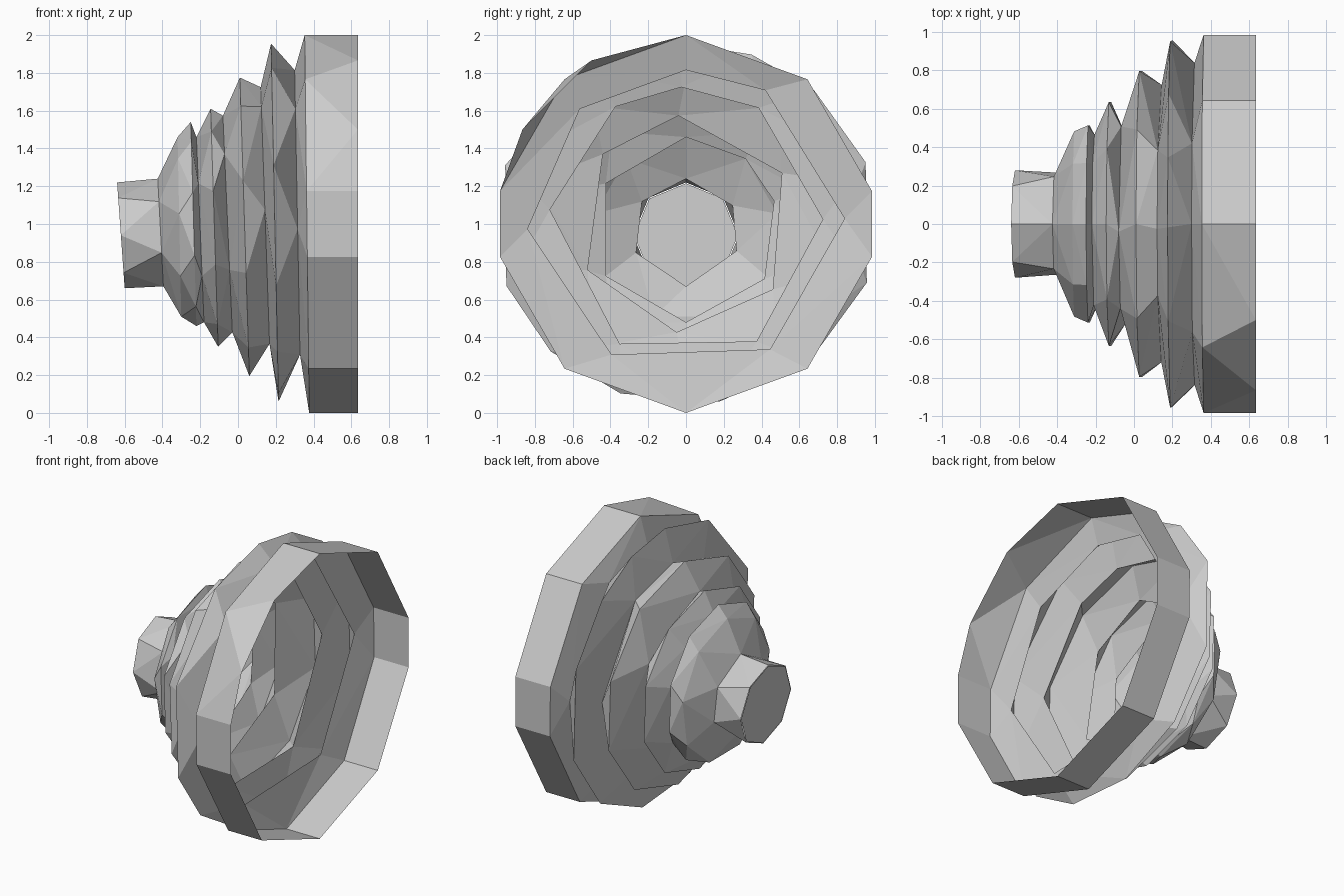
import bpy
from math import sin, cos, radians

if "Cube" in bpy.data.objects:
    bpy.data.objects.remove(bpy.data.objects["Cube"])


def ring_points(x, zc, r, tilt, angles, wide=1.0):
    # angles run from straight up towards +y; wide stretches the ring in y
    return [(x - tilt * cos(radians(a)), wide * r * sin(radians(a)), zc + r * cos(radians(a)))
            for a in angles]


def even(n, phase=0):
    return [phase + i * 360 / n for i in range(n)]


def stitch(i0, a, j0, b):
    # triangulate between two rings with different side counts, merging by angle
    n, m, i, j, faces = len(a), len(b), 0, 0, []
    at = lambda s, k: s[k % len(s)] + 360 * (k // len(s))
    while i < n or j < m:
        step_a = j >= m or (i < n and
                            at(a, i) + at(a, i + 1) <= at(b, j) + at(b, j + 1))
        p, q = i0 + i % n, j0 + j % m
        if step_a:
            i += 1
            faces.append((p, i0 + i % n, q))
        else:
            j += 1
            faces.append((p, j0 + j % m, q))
    return faces


def lofted(name, rings):
    verts, faces, prev = [], [], None
    for ring in rings:
        start = len(verts)
        verts += ring_points(*ring)
        if prev:
            faces += stitch(prev[0], prev[1], start, ring[4])
        prev = (start, ring[4])
    return make(name, verts, faces)


def make(name, verts, faces):
    mesh = bpy.data.meshes.new(name)
    mesh.from_pydata(verts, [], faces)
    mesh.update()
    ob = bpy.data.objects.new(name, mesh)
    bpy.context.collection.objects.link(ob)
    return ob


rim = [0, 40, 80, 100, 140, 180, 220, 260, 280, 320]
rim_front = [0, 40, 80, 100, 140, 180, 220, 260, 280, 300, 330]
neck = [0, 60, 110, 180, 248, 305]

# pleated cone: x, centre height, radius, tilt, corner angles, y stretch
fold = [
    (-0.41, 0.955, 0.285, 0.015, neck),
    (-0.31, 0.97, 0.49, 0.01, even(9)),
    (-0.235, 1.0, 0.54, 0.015, even(10)),
    (-0.20, 0.97, 0.49, 0.02, [0, 40, 72, 122, 180, 240, 300]),
    (-0.125, 0.98, 0.63, 0.02, even(10), 1.06),
    (-0.055, 1.0, 0.575, 0.025, [-4, 62, 127, 185, 245, 310]),
    (0.035, 0.985, 0.79, 0.025, even(10), 1.06),
    (0.145, 1.0, 0.725, 0.025, [-2, 32, 88, 149, 209, 276, 329]),
    (0.195, 1.0, 0.955, 0.02, [-1, 20, 42, 70, 109, 140, 170, 200, 225, 250, 289, 330], 1.06),
    (0.315, 1.015, 0.80, 0.015, [0, 30, 89, 148, 208, 267, 318], 1.05),
    (0.365, 1.0, 1.0, 0.012, rim),
]
lofted("pleated_cone", fold)

# wide open rim
lofted("rim_band", [(0.365, 1.0, 1.0, 0.012, rim), (0.635, 1.0, 1.0, 0, rim_front)])

# small neck tube with its end disc
tip = even(8)
lofted("neck_tube", [(-0.62, 0.94, 0.28, 0.02, tip),
                     (-0.41, 0.955, 0.285, 0.015, neck)])
disc = ring_points(-0.62, 0.94, 0.275, 0.02, tip)
make("neck_end_disc", disc, [tuple(range(len(disc)))])
